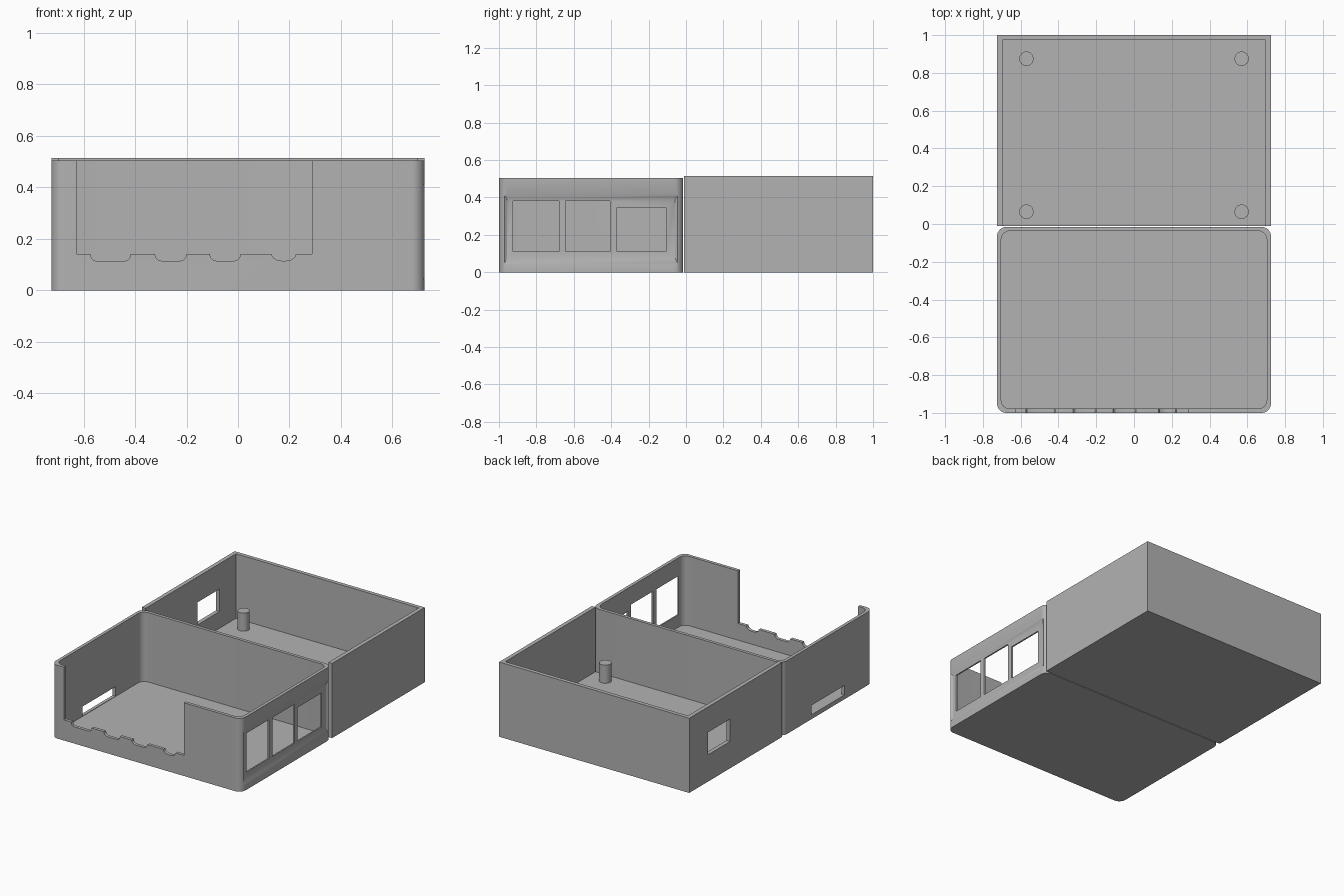
import bpy, bmesh, math
from mathutils import Vector

old = bpy.data.objects.get("Cube")
if old:
    bpy.data.objects.remove(old, do_unlink=True)

grey = bpy.data.materials.new("plain grey")
grey.use_nodes = True
colour = (0.45, 0.45, 0.45, 1)
grey.diffuse_color = colour
grey.node_tree.nodes["Principled BSDF"].inputs["Base Color"].default_value = colour


def finish(name, bm):
    bmesh.ops.recalc_face_normals(bm, faces=bm.faces)
    mesh = bpy.data.meshes.new(name)
    bm.to_mesh(mesh)
    bm.free()
    mesh.materials.append(grey)
    obj = bpy.data.objects.new(name, mesh)
    bpy.context.collection.objects.link(obj)
    return obj


def box(name, x, y, z, radius=0.0):
    """Box from ranges, with optional rounded vertical edges."""
    bm = bmesh.new()
    bmesh.ops.create_cube(bm, size=1)
    for v in bm.verts:
        v.co = Vector([r[0] if c < 0 else r[1] for c, r in zip(v.co, (x, y, z))])
    if radius:
        upright = [e for e in bm.edges
                   if abs(e.verts[0].co.z - e.verts[1].co.z) > 0.01]
        bmesh.ops.bevel(bm, geom=upright, offset=radius, segments=8,
                        profile=0.5, affect='EDGES')
    return finish(name, bm)


def prism(name, outline, y):
    """Extrude an x-z outline along y."""
    bm = bmesh.new()
    face = bm.faces.new([bm.verts.new((px, y[0], pz)) for px, pz in outline])
    new = bmesh.ops.extrude_face_region(bm, geom=[face])["geom"]
    moved = [g for g in new if isinstance(g, bmesh.types.BMVert)]
    bmesh.ops.translate(bm, verts=moved, vec=(0, y[1] - y[0], 0))
    return finish(name, bm)


def cut(target, cutter):
    cutter.hide_render = True
    mod = target.modifiers.new("cut", 'BOOLEAN')
    mod.operation = 'DIFFERENCE'
    mod.solver = 'EXACT'
    mod.object = cutter
    activate(target)
    bpy.ops.object.modifier_apply(modifier=mod.name)
    bpy.data.objects.remove(cutter, do_unlink=True)


def activate(obj):
    bpy.ops.object.select_all(action='DESELECT')
    obj.select_set(True)
    bpy.context.view_layer.objects.active = obj


W = 0.725

# Rear tray: square corners, open towards the front
rear = box("rear_tray", (-W, W), (-0.01, 1), (0, 0.515))
cut(rear, box("rear_hollow", (-W + 0.028, W - 0.028), (-0.1, 0.973), (0.07, 0.7)))
cut(rear, box("rear_port", (-0.8, -0.6), (0.555, 0.795), (0.185, 0.34)))

# Standing pegs in the rear tray
for side in (-1, 1):
    for y in (0.065, 0.875):
        bm = bmesh.new()
        bmesh.ops.create_cone(bm, cap_ends=True, segments=32, radius1=0.038,
                              radius2=0.038, depth=0.13)
        bmesh.ops.translate(bm, verts=bm.verts, vec=(side * 0.57, y, 0.13))
        peg = finish("peg", bm)
        activate(peg)
        bpy.ops.object.shade_smooth_by_angle(angle=math.radians(35))

# Front tray: rounded corners and hollow
front = box("front_tray", (-W, W), (-1, -0.015), (0, 0.505), 0.05)
cut(front, box("front_hollow", (-W + 0.022, W - 0.022), (-0.978, -0.037),
               (0.027, 0.7), 0.045))

# Shallow tapered recess on the left side
bm = bmesh.new()
bmesh.ops.create_cube(bm, size=1)
for v in bm.verts:
    outer = v.co.x > 0
    ys = (-0.985, -0.03) if outer else (-0.957, -0.058)
    zs = (0.02, 0.43) if outer else (0.075, 0.39)
    v.co = Vector((W + 0.006 if outer else W - 0.012,
                   ys[v.co.y > 0], zs[v.co.z > 0]))
cut(front, finish("side_recess", bm))

# Three connector windows in the recess
for y0, y1, top in ((-0.925, -0.68, 0.38), (-0.645, -0.405, 0.38),
                    (-0.37, -0.108, 0.345)):
    cut(front, box("connector_window", (0.6, 0.8), (y0, y1), (0.112, top)))

# Low slot on the right side
cut(front, box("card_slot", (-0.8, -0.6), (-0.69, -0.33), (0.03, 0.095)))

# Wide front opening with scalloped lower edge
outline = [(-0.628, 0.7), (-0.628, 0.142)]
for a, b, r in ((-0.573, -0.417, 0.02), (-0.323, -0.2, 0.025),
                (-0.11, 0.01, 0.025), (0.13, 0.225, 0.04)):
    steps = [math.radians(d) for d in (0, 30, 60, 90)]
    dip = 0.027
    outline += [(a + r * (1 - math.cos(t)), 0.142 - dip * math.sin(t)) for t in steps]
    outline += [(b - r * (1 - math.cos(t)), 0.142 - dip * math.sin(t))
                for t in reversed(steps)]
outline += [(0.287, 0.142), (0.287, 0.7)]
cut(front, prism("front_opening", outline, (-1.1, -0.9)))

activate(front)
bpy.ops.object.shade_smooth_by_angle(angle=math.radians(25))
